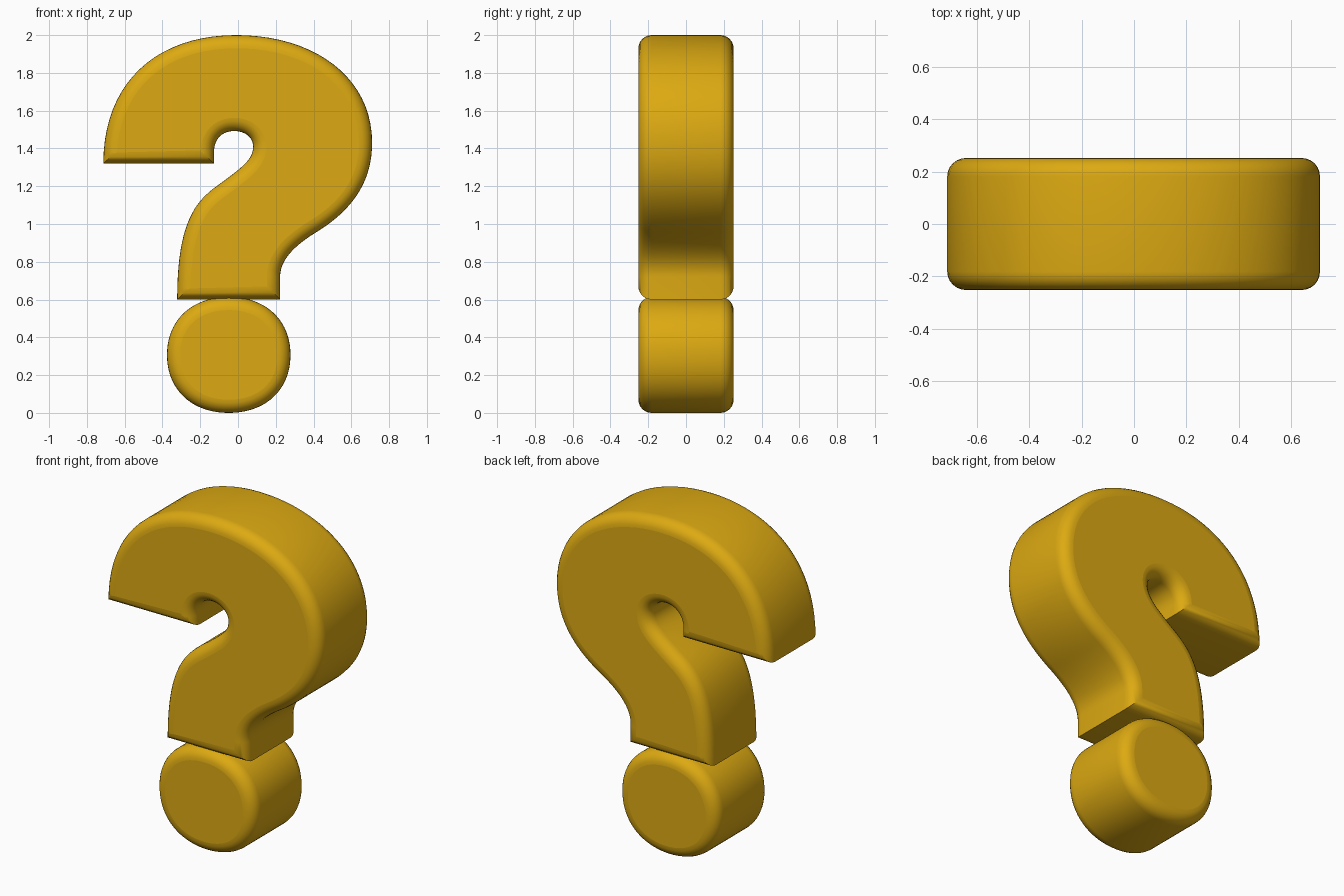
import bpy
import math

cube = bpy.data.objects.get("Cube")
if cube:
    bpy.data.objects.remove(cube, do_unlink=True)

HALF_DEPTH = 0.252
BEVEL = 0.07

gold = bpy.data.materials.new("golden yellow")
gold.use_nodes = True
gold.diffuse_color = (0.72, 0.40, 0.006, 1)
gold.node_tree.nodes["Principled BSDF"].inputs["Base Color"].default_value = gold.diffuse_color


def rounded_plate(name, outline):
    """Extrude a closed Bezier outline of (point, handle in, handle out), rounding its rims."""
    curve = bpy.data.curves.new(name, "CURVE")
    curve.dimensions = "2D"
    curve.fill_mode = "BOTH"
    curve.resolution_u = 20
    curve.extrude = HALF_DEPTH - BEVEL
    curve.bevel_depth = BEVEL
    curve.bevel_resolution = 5
    curve.offset = -BEVEL          # keeps the outer silhouette on the outline
    spline = curve.splines.new("BEZIER")
    spline.bezier_points.add(len(outline) - 1)
    spline.use_cyclic_u = True
    for bp, (point, h_in, h_out) in zip(spline.bezier_points, outline):
        bp.handle_left_type = "FREE" if h_in else "VECTOR"
        bp.handle_right_type = "FREE" if h_out else "VECTOR"
        bp.co = (*point, 0)
        bp.handle_left = (*(h_in or point), 0)
        bp.handle_right = (*(h_out or point), 0)
    obj = bpy.data.objects.new(name, curve)
    bpy.context.collection.objects.link(obj)
    obj.rotation_euler.x = math.pi / 2
    curve.materials.append(gold)
    bpy.ops.object.select_all(action="DESELECT")
    obj.select_set(True)
    bpy.context.view_layer.objects.active = obj
    bpy.ops.object.convert(target="MESH")
    bpy.ops.object.transform_apply(location=False, rotation=True, scale=False)
    bpy.ops.object.shade_smooth_by_angle(angle=math.radians(35))


# Hooked upper part, clockwise from the tip of the hook
rounded_plate("hook", [
    ((-0.713, 1.32), None, (-0.713, 1.75)),
    ((-0.01, 2.0), (-0.43, 2.0), (0.40, 2.0)),
    ((0.71, 1.43), (0.71, 1.78), (0.71, 1.20)),
    ((0.42, 0.96), (0.58, 1.06), (0.28, 0.875)),
    ((0.223, 0.72), (0.223, 0.80), None),
    ((0.223, 0.60), None, None),
    ((-0.322, 0.60), None, (-0.322, 1.02)),
    ((-0.10, 1.21), (-0.22, 1.125), (0.03, 1.305)),
    ((0.08, 1.41), (0.08, 1.345), (0.08, 1.46)),
    ((-0.02, 1.492), (0.035, 1.492), (-0.085, 1.492)),
    ((-0.127, 1.38), (-0.127, 1.45), None),
    ((-0.127, 1.32), None, None),
])

# Slightly squarish round dot below
cx, cz, rx, rz, k = -0.049, 0.307, 0.327, 0.307, 0.6
dot = []
for ux, uz in ((-1, 0), (0, 1), (1, 0), (0, -1)):
    tx, tz = uz * rx * k, -ux * rz * k      # clockwise tangent
    px, pz = cx + ux * rx, cz + uz * rz
    dot.append(((px, pz), (px - tx, pz - tz), (px + tx, pz + tz)))
rounded_plate("dot", dot)
